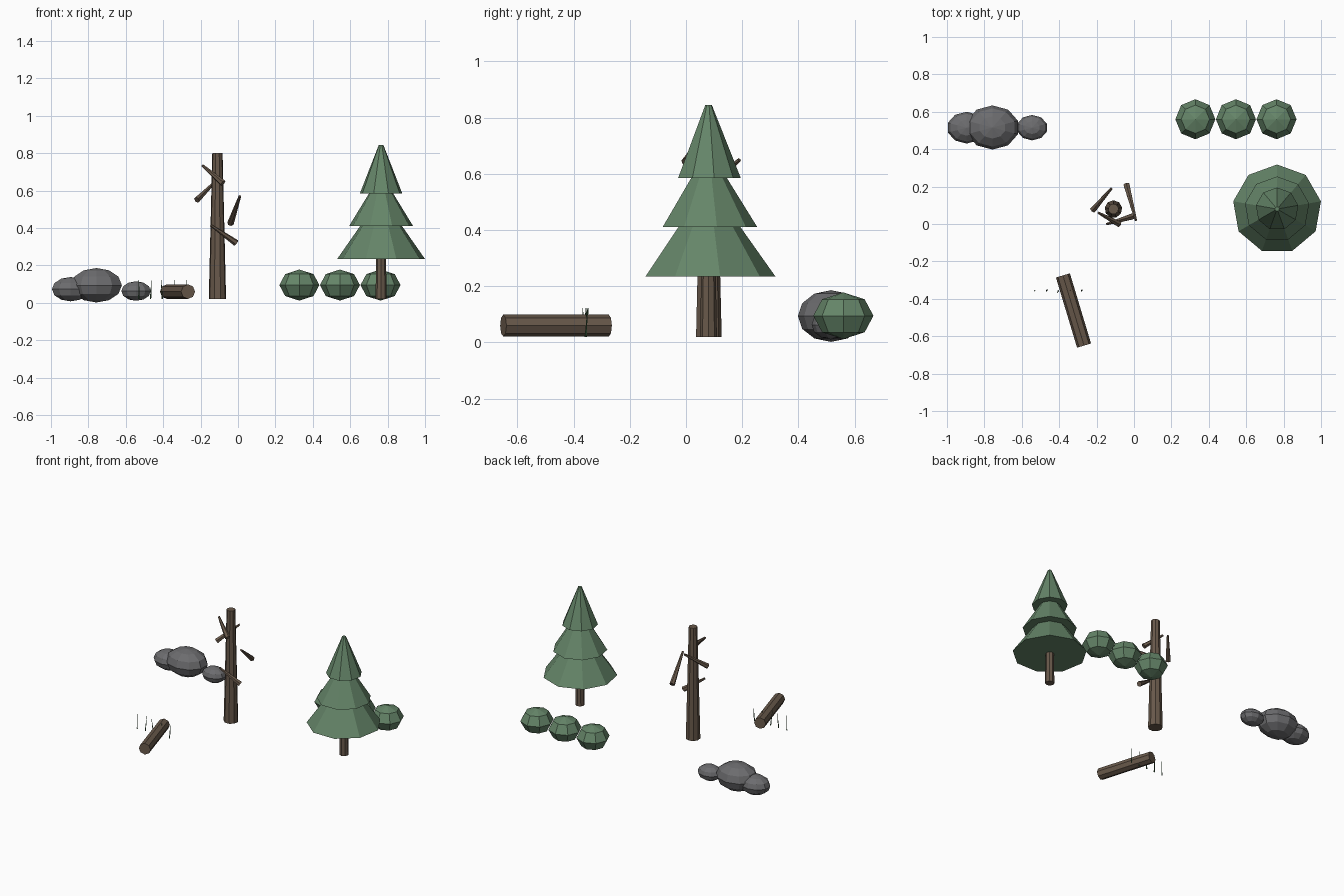
import bpy
import math
from mathutils import Vector

old = bpy.data.objects.get("Cube")
if old:
    bpy.data.objects.remove(old, do_unlink=True)


def material(name, rgb):
    m = bpy.data.materials.new(name)
    m.use_nodes = True
    m.diffuse_color = (*rgb, 1)
    m.node_tree.nodes["Principled BSDF"].inputs["Base Color"].default_value = (*rgb, 1)
    return m


leaf = material("leaf_green", (0.13, 0.235, 0.14))
bark = material("bark_brown", (0.14, 0.10, 0.07))
stone = material("stone_grey", (0.15, 0.15, 0.157))
blade = material("grass_green", (0.05, 0.12, 0.055))


def finish(name, mat):
    ob = bpy.context.object
    ob.name = name
    ob.data.name = name
    ob.data.materials.append(mat)
    return ob


def rod(name, start, end, r1, r2, sides, mat):
    """Tapered prism between two points."""
    a, b = Vector(start), Vector(end)
    axis = b - a
    bpy.ops.mesh.primitive_cone_add(vertices=sides, radius1=r1, radius2=r2,
                                    depth=axis.length, location=(a + b) / 2)
    ob = finish(name, mat)
    if axis.xy.length > 0.001:
        ob.rotation_euler = axis.to_track_quat("Z", "Y").to_euler()
    return ob


def blob(name, centre, radii, segments, rings, mat):
    """Faceted ellipsoid."""
    bpy.ops.mesh.primitive_uv_sphere_add(segments=segments, ring_count=rings,
                                         radius=1, location=centre)
    ob = finish(name, mat)
    ob.scale = radii
    return ob


# Pine: trunk and three stacked skirts (base height, top height, radii)
px, py = 0.765, 0.08
rod("pine_trunk", (px, py, 0.02), (px, py, 0.3), 0.03, 0.025, 8, bark)
tiers = [(0.235, 0.43, 0.238, 0.1), (0.41, 0.61, 0.174, 0.05), (0.585, 0.845, 0.115, 0.012)]
for i, (low, high, wide, narrow) in enumerate(tiers):
    rod(f"pine_tier_{i + 1}", (px, py, low), (px, py, high), wide, narrow, 9, leaf)

# Dead tree: bare trunk and loose branches
rod("dead_trunk", (-0.11, 0.08, 0.02), (-0.11, 0.08, 0.8), 0.047, 0.028, 9, bark)
branches = [
    ((-0.22, 0.075, 0.55), (-0.12, 0.19, 0.65)),
    ((-0.04, 0.21, 0.425), (0.01, 0.02, 0.57)),
    ((-0.08, 0.0, 0.64), (-0.19, 0.06, 0.735)),
    ((-0.01, 0.04, 0.32), (-0.145, 0.0, 0.415)),
]
for i, (thick, thin) in enumerate(branches):
    rod(f"dead_branch_{i + 1}", thick, thin, 0.018, 0.007, 6, bark)

# Fallen log
rod("fallen_log", (-0.38, -0.275, 0.06), (-0.267, -0.65, 0.06), 0.039, 0.039, 8, bark)

# Grass blades
for i in range(5):
    x = -0.53 + i * 0.0625
    lean = 0.012 * math.sin(i * 2.2)
    rod(f"grass_blade_{i + 1}", (x, -0.357, 0.02), (x + lean / 2, -0.357 + lean, 0.122),
        0.004, 0.001, 4, blade)

# Bush row
for i in range(3):
    blob(f"bush_{i + 1}", (0.328 + i * 0.217, 0.56, 0.095), (0.107, 0.107, 0.083), 8, 4, leaf)

# Rocks
blob("rock_large", (-0.757, 0.516, 0.094), (0.143, 0.118, 0.092), 10, 6, stone)
blob("rock_left", (-0.895, 0.515, 0.073), (0.105, 0.085, 0.065), 10, 6, stone)
blob("rock_right", (-0.545, 0.515, 0.063), (0.083, 0.068, 0.052), 10, 6, stone)
